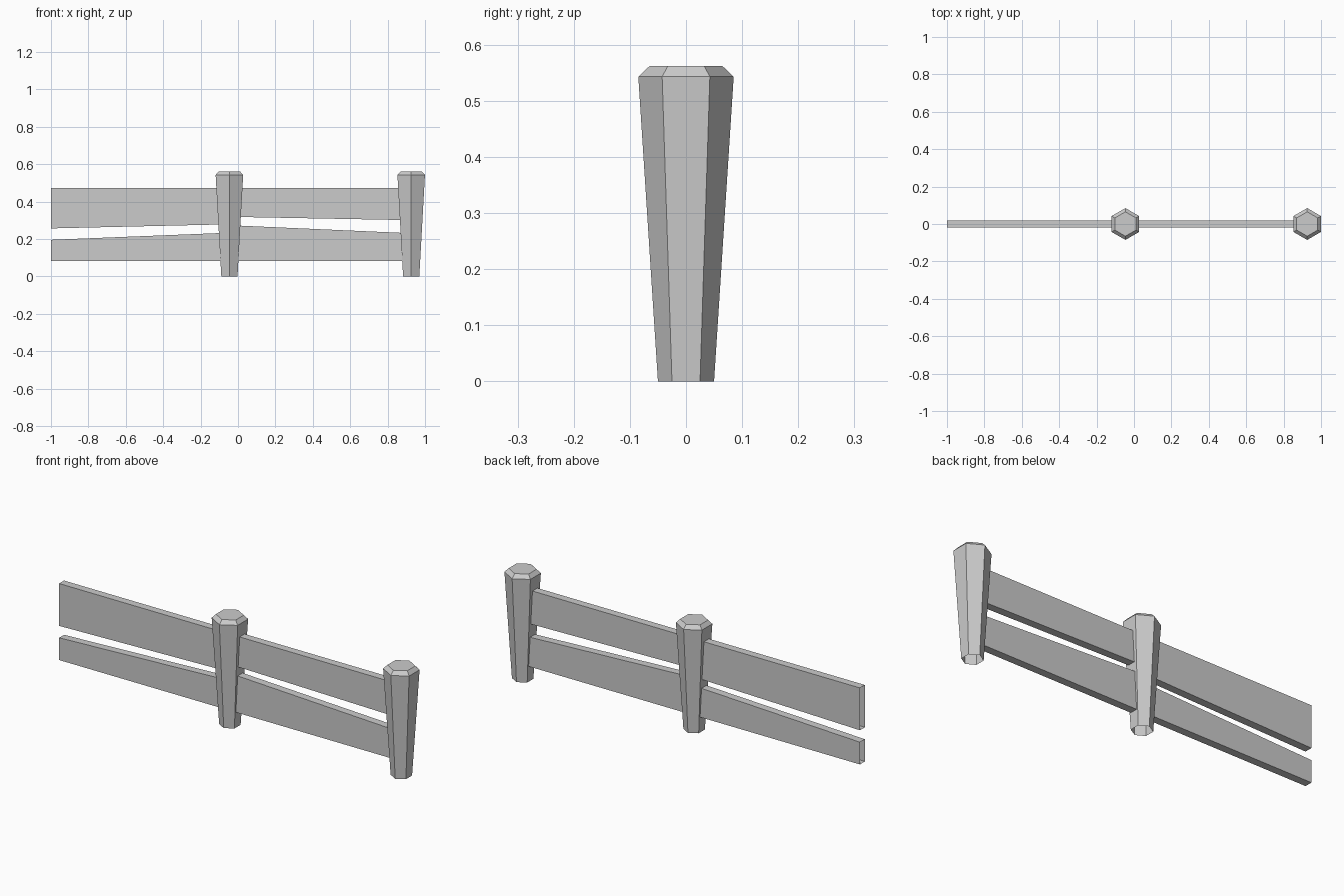
import bpy
import bmesh
from math import radians, cos, sin

cube = bpy.data.objects.get("Cube")
if cube:
    bpy.data.objects.remove(cube, do_unlink=True)

grey = bpy.data.materials.new("weathered_grey")
grey.use_nodes = True
grey.diffuse_color = (0.6, 0.6, 0.6, 1)
grey.node_tree.nodes["Principled BSDF"].inputs["Base Color"].default_value = (0.6, 0.6, 0.6, 1)

MID_X, END_X = -0.046, 0.926
HALF_THICK = 0.02


def finish(name, bm):
    mesh = bpy.data.meshes.new(name)
    bm.normal_update()
    bm.to_mesh(mesh)
    bm.free()
    mesh.materials.append(grey)
    obj = bpy.data.objects.new(name, mesh)
    bpy.context.collection.objects.link(obj)
    return obj


def loft(name, rings, cap_first=False, cap_last=False):
    """Join matching rings of points with quads, optionally closing the ends."""
    bm = bmesh.new()
    loops = [[bm.verts.new(p) for p in ring] for ring in rings]
    n = len(loops[0])
    for a, b in zip(loops, loops[1:]):
        for i in range(n):
            j = (i + 1) % n
            bm.faces.new((a[i], a[j], b[j], b[i]))
    if cap_first:
        bm.faces.new(loops[0][::-1])
    if cap_last:
        bm.faces.new(loops[-1])
    return finish(name, bm)


# Tapered six-sided posts with a bevelled top and an open foot
def post(name, x):
    profile = [(0.05, 0), (0.085, 0.543), (0.065, 0.562)]
    angles = [radians(90 + 60 * k) for k in range(6)]
    rings = [[(x + r * cos(a), r * sin(a), z) for a in angles] for r, z in profile]
    loft(name, rings, cap_last=True)


# Boards whose height changes along their length, open where they join
def board(name, start, end):
    t = HALF_THICK
    rings = [[(x, -t, low), (x, t, low), (x, t, high), (x, -t, high)]
             for x, low, high in (start, end)]
    loft(name, rings)


post("middle_post", MID_X)
post("end_post", END_X)

TOP, BOTTOM = 0.474, 0.082
board("upper_board_right", (-1, 0.257, TOP), (MID_X, 0.279, TOP))
board("upper_board_left", (MID_X, 0.319, TOP), (END_X, 0.301, TOP))
board("lower_board_right", (-1, BOTTOM, 0.196), (MID_X, BOTTOM, 0.234))
board("lower_board_left", (MID_X, BOTTOM, 0.274), (END_X, BOTTOM, 0.231))
